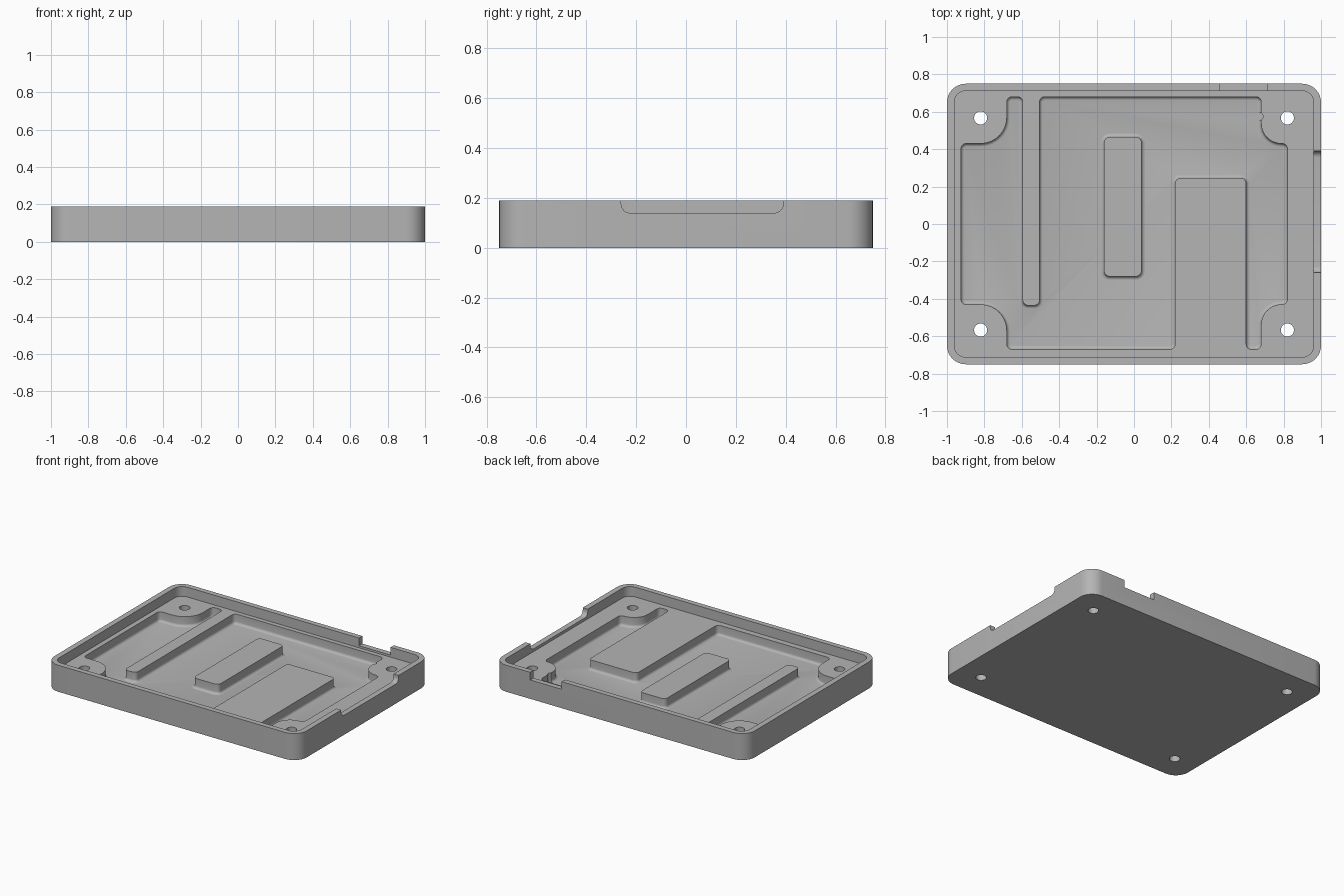
import bpy
import bmesh
import math
from mathutils import Vector

if "Cube" in bpy.data.objects:
    bpy.data.objects.remove(bpy.data.objects["Cube"], do_unlink=True)

RIM, SHELF, FLOOR = 0.19, 0.12, 0.05
FILLET = 0.018

grey = bpy.data.materials.new("plain grey")
grey.use_nodes = True
grey.diffuse_color = (0.46, 0.46, 0.46, 1)
grey.node_tree.nodes["Principled BSDF"].inputs["Base Color"].default_value = (0.46, 0.46, 0.46, 1)


def rounded(corners, radius, steps=8):
    """Round the right-angled corners of an outline; a third value overrides the radius."""
    out = []
    for i, c in enumerate(corners):
        p = Vector(c[:2])
        r = c[2] if len(c) > 2 else radius
        u = (Vector(corners[i - 1][:2]) - p).normalized()
        v = (Vector(corners[(i + 1) % len(corners)][:2]) - p).normalized()
        centre = p + (u + v) * r
        for k in range(steps + 1):
            a = math.pi / 2 * k / steps
            out.append(centre - r * (v * math.cos(a) + u * math.sin(a)))
    return out


def rect(x0, x1, y0, y1, radius):
    return rounded([(x0, y0), (x1, y0), (x1, y1), (x0, y1)], radius)


def circle(x, y, r, n=32):
    return [Vector((x + r * math.cos(math.tau * k / n), y + r * math.sin(math.tau * k / n)))
            for k in range(n)]


def loft(name, rings, bottom_fillet=0):
    """Skin a closed solid through (outline, height) rings."""
    bm = bmesh.new()
    loops = [[bm.verts.new((p.x, p.y, z)) for p in pts] for pts, z in rings]
    n = len(loops[0])
    for low, high in zip(loops, loops[1:]):
        for i in range(n):
            j = (i + 1) % n
            bm.faces.new((low[i], low[j], high[j], high[i]))
    base = bm.faces.new(loops[0][::-1])
    bm.faces.new(loops[-1])
    bmesh.ops.recalc_face_normals(bm, faces=bm.faces)
    if bottom_fillet:
        bmesh.ops.bevel(bm, geom=list(base.edges), offset=bottom_fillet, segments=4,
                        profile=0.5, affect='EDGES', clamp_overlap=False)
    mesh = bpy.data.meshes.new(name)
    bm.to_mesh(mesh)
    bm.free()
    obj = bpy.data.objects.new(name, mesh)
    bpy.context.collection.objects.link(obj)
    return obj


def prism(name, outline, z0, z1, bottom_fillet=0):
    return loft(name, [(outline, z0), (outline, z1)], bottom_fillet)


def activate(obj):
    bpy.ops.object.select_all(action='DESELECT')
    obj.select_set(True)
    bpy.context.view_layer.objects.active = obj


def cut(obj, cutter):
    activate(obj)
    mod = obj.modifiers.new("cut", 'BOOLEAN')
    mod.operation = 'DIFFERENCE'
    mod.solver = 'EXACT'
    mod.object = cutter
    bpy.ops.object.modifier_apply(modifier=mod.name)
    bpy.data.objects.remove(cutter, do_unlink=True)


# Outer shell and the shallow recess inside its rim
tray = prism("tray", rect(-1, 1, -0.75, 0.75, 0.1), 0, RIM)
tray.data.materials.append(grey)
cut(tray, prism("recess", rect(-0.96, 0.96, -0.712, 0.712, 0.06), SHELF, 0.3))

# Deep pocket that leaves the corner bosses, the rail and the platform standing
pocket = rounded([
    (-0.68, 0.68), (-0.68, 0.43, 0.14), (-0.925, 0.43), (-0.925, -0.43),
    (-0.68, -0.43, 0.14), (-0.68, -0.67), (0.22, -0.67), (0.22, 0.245),
    (0.60, 0.245), (0.60, -0.67), (0.68, -0.67), (0.68, -0.43, 0.108),
    (0.82, -0.43), (0.82, 0.43), (0.68, 0.43, 0.108), (0.68, 0.68),
    (-0.505, 0.68), (-0.505, -0.435), (-0.595, -0.435), (-0.595, 0.68)], 0.028)
cut(tray, prism("pocket", pocket, FLOOR, 0.3, FILLET))

# Small relief beside one boss
cut(tray, prism("relief", circle(0.668, 0.575, 0.022, 16), FLOOR + 0.001, 0.3))

# Four through holes
for sx in (-1, 1):
    for sy in (-1, 1):
        cut(tray, prism("hole", circle(0.82 * sx, 0.567 * sy, 0.035), -0.1, 0.3))

# Openings in the back wall and in the left wall
cut(tray, prism("back_opening", rect(0.46, 0.71, 0.705, 0.9, 0.001), 0.135, 0.3))
side = prism("side_opening", rect(-0.26, 0.39, 0.14, 0.4, 0.035), 0.955, 1.1)
for v in side.data.vertices:
    v.co = (v.co.z, v.co.x, v.co.y)
cut(tray, side)

# Free-standing raised pad with a flared foot
rings = [(rect(-0.16 - FILLET, 0.04 + FILLET, -0.28 - FILLET, 0.465 + FILLET, 0.03 + FILLET),
          FLOOR - 0.01)]
for k in range(5):
    a = math.pi / 2 * k / 4
    d = FILLET * (1 - math.sin(a))
    rings.append((rect(-0.16 - d, 0.04 + d, -0.28 - d, 0.465 + d, 0.03 + d),
                  FLOOR + FILLET * (1 - math.cos(a))))
rings.append((rect(-0.16, 0.04, -0.28, 0.465, 0.03), SHELF))
pad = loft("raised_pad", rings)
pad.data.materials.append(grey)

for obj in (tray, pad):
    activate(obj)
    bpy.ops.object.shade_smooth_by_angle(angle=math.radians(35))
